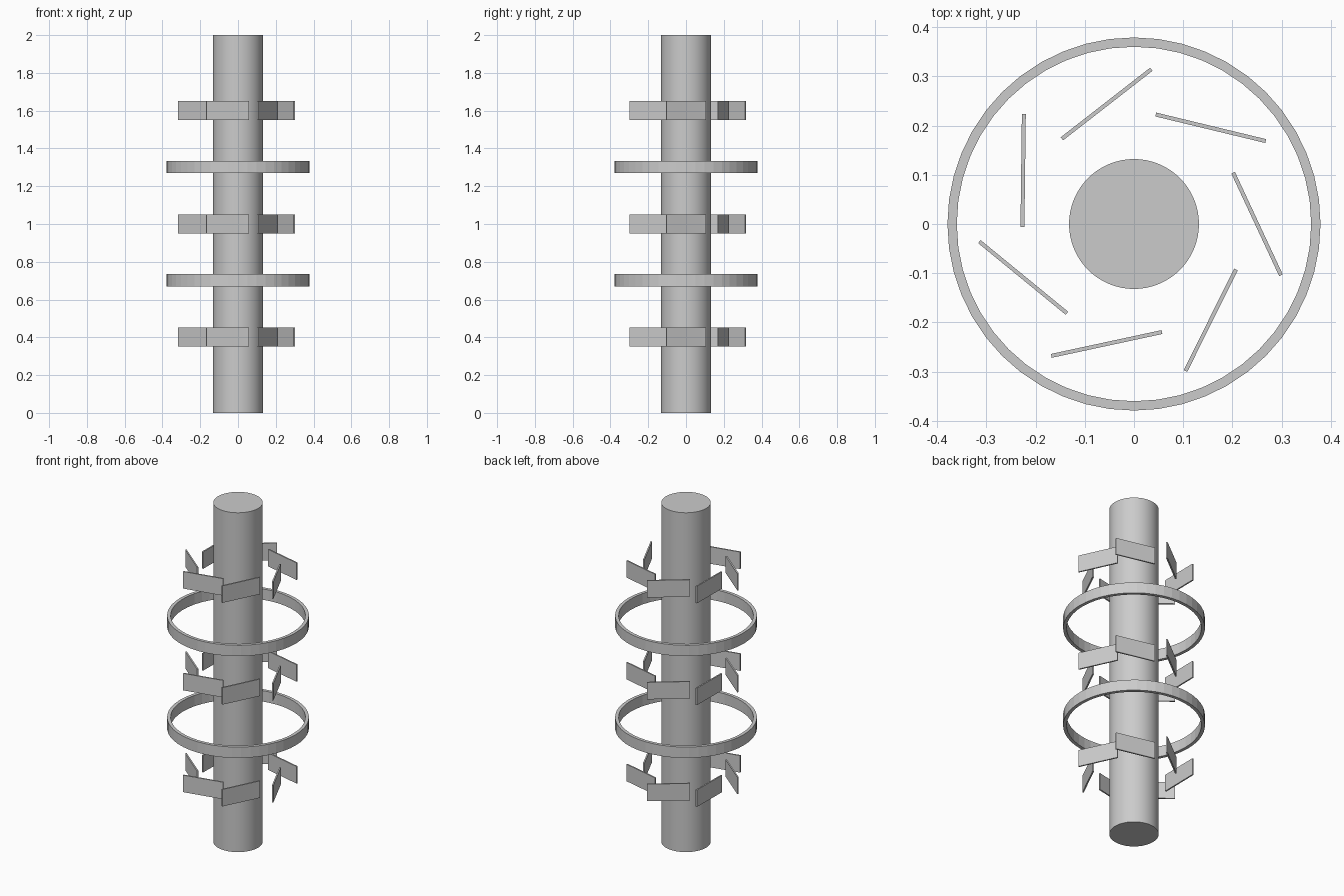
import bpy, bmesh, math
from mathutils import Matrix

if "Cube" in bpy.data.objects:
    bpy.data.objects.remove(bpy.data.objects["Cube"])


def finish(name, bm, smooth=None):
    bmesh.ops.recalc_face_normals(bm, faces=bm.faces)
    mesh = bpy.data.meshes.new(name)
    bm.to_mesh(mesh)
    bm.free()
    ob = bpy.data.objects.new(name, mesh)
    bpy.context.collection.objects.link(ob)
    if smooth:
        bpy.context.view_layer.objects.active = ob
        ob.select_set(True)
        bpy.ops.object.shade_smooth_by_angle(angle=math.radians(smooth))
        ob.select_set(False)
    return ob


# Central shaft
bm = bmesh.new()
bmesh.ops.create_cone(bm, cap_ends=True, segments=64, radius1=0.132, radius2=0.132,
                      depth=2, matrix=Matrix.Translation((0, 0, 1)))
finish("shaft", bm, 30)


# Flat band ring made from a swept rectangle
def ring(name, z, r_in=0.36, r_out=0.379, h=0.064, n=48):
    bm = bmesh.new()
    profile = [(r_in, z - h / 2), (r_out, z - h / 2), (r_out, z + h / 2), (r_in, z + h / 2)]
    loops = []
    for i in range(n):
        a = math.tau * i / n
        loops.append([bm.verts.new((r * math.cos(a), r * math.sin(a), pz)) for r, pz in profile])
    for i in range(n):
        p, q = loops[i], loops[(i + 1) % n]
        for k in range(4):
            m = (k + 1) % 4
            bm.faces.new((p[k], q[k], q[m], p[m]))
    finish(name, bm)


for i, z in enumerate((0.702, 1.302)):
    ring(f"hoop_{i + 1}", z)

# Three tiers of seven angled blades
for t, z in enumerate((0.401, 1.001, 1.601)):
    for i in range(7):
        bm = bmesh.new()
        place = (Matrix.Rotation(math.tau * i / 7, 4, 'Z')
                 @ Matrix.Translation((0.25, 0, z))
                 @ Matrix.Rotation(math.radians(25), 4, 'Z')
                 @ Matrix.Diagonal((0.008, 0.23, 0.1, 1)))
        bmesh.ops.create_cube(bm, size=1, matrix=place)
        finish(f"blade_tier{t + 1}_{i + 1}", bm)
